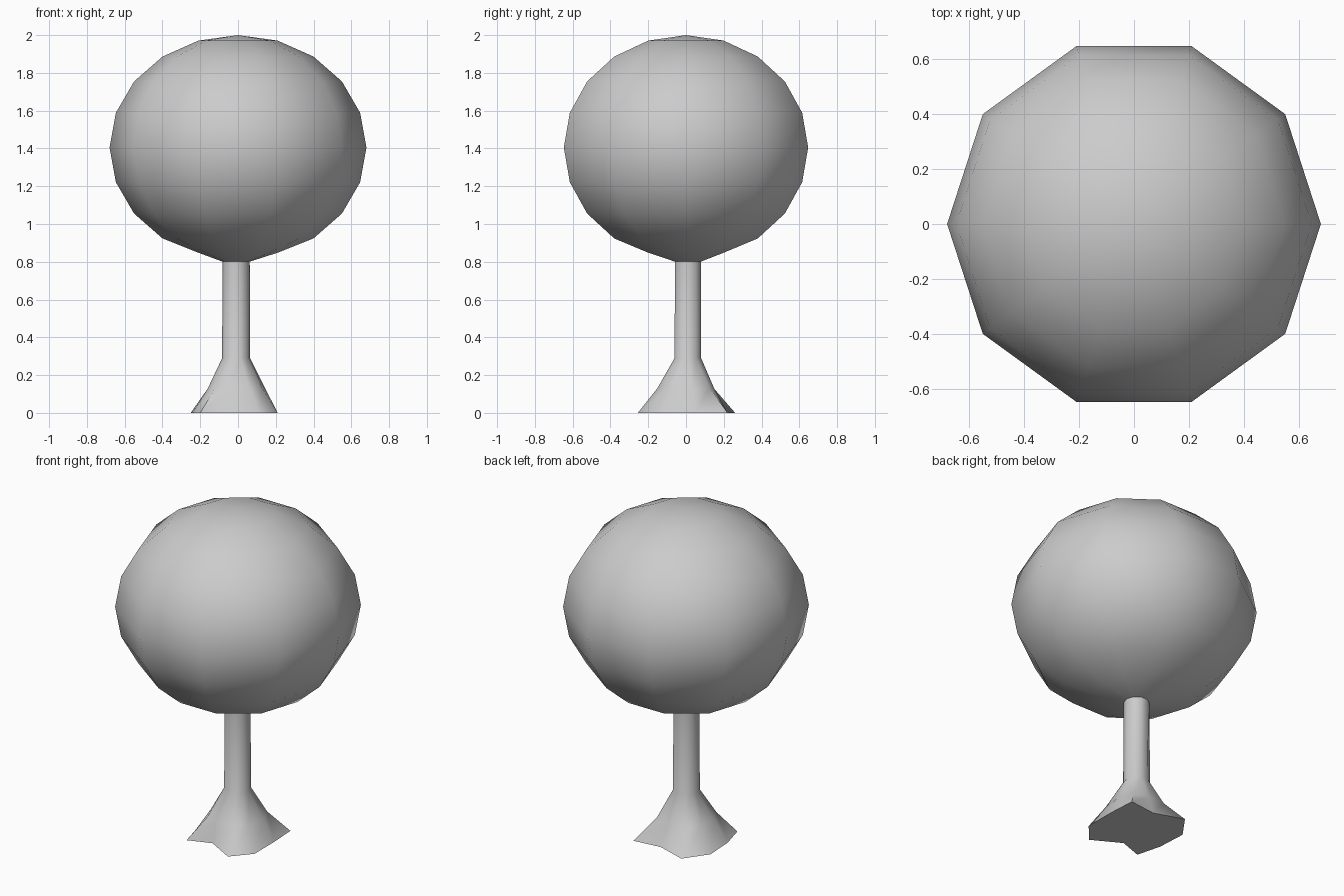
import bpy, math

if "Cube" in bpy.data.objects:
    bpy.data.objects.remove(bpy.data.objects["Cube"])

SIDES = 10


def loft(name, rings, cap_start=True, cap_end=True):
    """Skin equal-sized rings of points, ordered from bottom to top."""
    verts = [p for ring in rings for p in ring]
    faces = []
    for r in range(len(rings) - 1):
        for i in range(SIDES):
            j = (i + 1) % SIDES
            a, b = r * SIDES, (r + 1) * SIDES
            faces.append((a + i, a + j, b + j, b + i))
    if cap_start:
        faces.append(tuple(reversed(range(SIDES))))
    if cap_end:
        top = len(verts)
        verts.append((0, 0, 2.0))
        s = top - SIDES
        faces += [(s + i, s + (i + 1) % SIDES, top) for i in range(SIDES)]
    mesh = bpy.data.meshes.new(name)
    mesh.from_pydata(verts, [], faces)
    obj = bpy.data.objects.new(name, mesh)
    bpy.context.collection.objects.link(obj)
    bpy.ops.object.select_all(action='DESELECT')
    obj.select_set(True)
    bpy.context.view_layer.objects.active = obj
    bpy.ops.object.shade_smooth_by_angle(angle=math.radians(60))
    return obj


def circle(r, z, cx=0.0, cy=0.0):
    return [(cx + r * math.cos(math.tau * i / SIDES),
             cy + r * math.sin(math.tau * i / SIDES), z) for i in range(SIDES)]


# Crown: squashed ten-sided ball, drawn in to the trunk underneath
crown = [circle(0.07, 0.80, -0.01, 0.01), circle(0.21, 0.848)]
for k in range(-3, 5):
    a = math.radians(18 * k)
    crown.append(circle(0.68 * math.cos(a), 1.405 + 0.595 * math.sin(a)))
loft("crown", crown)

# Trunk with uneven flared roots
root_outline = [(0.21, 0.05), (0.2, 0.22), (0.03, 0.2), (-0.15, 0.26), (-0.25, 0.12),
                (-0.24, -0.06), (-0.2, -0.21), (-0.06, -0.16), (0.11, -0.255), (0.21, -0.14)]
base = [(x, y, 0.0) for x, y in root_outline]
flare = []
for x, y in root_outline:
    d = math.hypot(x, y)
    k = (0.11 + 0.2 * d) / d
    flare.append((x * k - 0.005, y * k, 0.13))
trunk = [base, flare, circle(0.074, 0.29, -0.01, 0.01), circle(0.072, 0.84, -0.01, 0.01)]
loft("trunk", trunk, cap_end=False)
